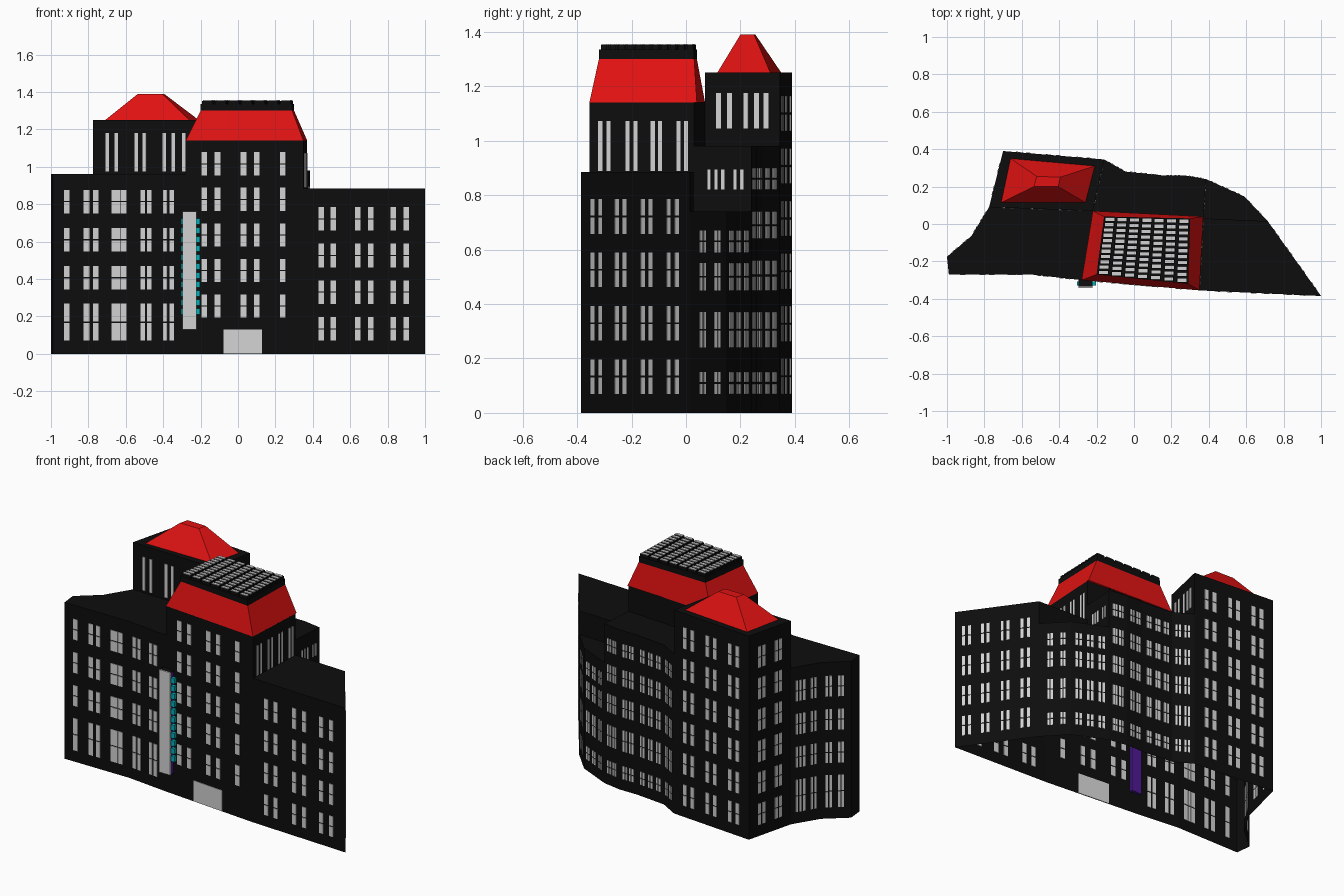
import bpy
from mathutils import Vector

if "Cube" in bpy.data.objects:
    bpy.data.objects.remove(bpy.data.objects["Cube"])


def material(name, r, g, b):
    m = bpy.data.materials.new(name)
    m.use_nodes = True
    m.diffuse_color = (r, g, b, 1)
    m.node_tree.nodes["Principled BSDF"].inputs["Base Color"].default_value = (r, g, b, 1)
    return m


BLACK = material("black wall", .004, .004, .004)
RED = material("red roof", .75, .006, .006)
PALE = material("pale grey", .65, .65, .65)
CYAN = material("cyan", .0, .45, .5)
PURPLE = material("purple", .08, .01, .3)


def build(name, verts, faces, mat):
    mesh = bpy.data.meshes.new(name)
    mesh.from_pydata(verts, [], faces)
    mesh.materials.append(mat)
    ob = bpy.data.objects.new(name, mesh)
    bpy.context.collection.objects.link(ob)
    return ob


def add_box(verts, faces, origin, u, v, w):
    """Append a box spanned by three right-handed edge vectors."""
    n = len(verts)
    for k in (0, 1):
        for i, j in ((0, 0), (1, 0), (1, 1), (0, 1)):
            verts.append(origin + u * i + v * j + w * k)
    for f in ((3, 2, 1, 0), (4, 5, 6, 7), (0, 1, 5, 4),
              (1, 2, 6, 5), (2, 3, 7, 6), (3, 0, 4, 7)):
        faces.append([n + i for i in f])


def boxes(name, spans, mat):
    verts, faces = [], []
    for lo, hi in spans:
        lo, d = Vector(lo), Vector(hi) - Vector(lo)
        add_box(verts, faces, lo, Vector((d.x, 0, 0)), Vector((0, d.y, 0)), Vector((0, 0, d.z)))
    return build(name, verts, faces, mat)


def block(name, pts, top, bottoms):
    """Open-bottomed shell; each wall starts at its own height, None omits it."""
    n = len(pts)
    verts = [(x, y, top) for x, y in pts]
    faces = [list(range(n))]
    for i, z in enumerate(bottoms):
        if z is None:
            continue
        j, k = (i + 1) % n, len(verts)
        verts += [(*pts[i], z), (*pts[j], z)]
        faces.append([k, k + 1, j, i])
    build(name, verts, faces, BLACK)


def frustum(name, base, top, z0, z1):
    n = len(base)
    verts = [(*p, z0) for p in base] + [(*p, z1) for p in top]
    faces = [[i, (i + 1) % n, n + (i + 1) % n, n + i] for i in range(n)]
    build(name, verts, faces + [list(range(n, 2 * n))], RED)


def windows(name, a, b, cols, rows, width=.03, axis=None, split=True):
    """Thin panes through the wall a-b; cols are x or y values, or fractions."""
    a, b = Vector((*a, 0)), Vector((*b, 0))
    along = (b - a).normalized()
    normal = Vector((along.y, -along.x, 0))
    verts, faces = [], []
    for c in cols:
        t = c if axis is None else (c - a[axis]) / (b[axis] - a[axis])
        p = a.lerp(b, t) - along * width / 2 - normal * .003
        for z0, z1 in rows:
            mid = z0 + (z1 - z0) * .5
            parts = [(z0, mid - .003), (mid + .003, z1)] if split else [(z0, z1)]
            for lo, hi in parts:
                add_box(verts, faces, p + Vector((0, 0, lo)), along * width,
                        normal * .006, Vector((0, 0, hi - lo)))
    build(name, verts, faces, PALE)


# Plan corners shared by neighbouring blocks
west, west_front, bend = (-1, -.175), (-.99, -.27), (-.55, -.27)
mid_l, mid_r, mid_br, mid_bl = (-.28, -.30), (.35, -.355), (.37, .03), (-.22, .07)
tow_fl, tow_br, tow_bl = (-.775, .09), (-.16, .345), (-.70, .39)
west_back, east, east_back = (-.87, -.065), (1, -.385), (.715, .015)
curve = [(.59, .147), (.385, .24), (.27, .26), (.15, .26), (-.045, .28)]

# Building masses
block("left_wing", [west, west_front, bend, mid_l, mid_bl, tow_fl, west_back],
      .96, [0, 0, 0, None, None, 0, 0])
block("rear_tower", [tow_fl, mid_bl, tow_br, tow_bl], 1.25, [.96, .98, 0, 0])
block("central_tower", [mid_l, mid_r, mid_br, mid_bl], 1.14, [0, .885, .98, .96])
block("rear_block", [mid_bl, mid_br, *curve[1:], tow_br], .98,
      [None, .74, 0, 0, 0, 0, None])
block("right_wing", [mid_r, east, east_back, mid_br], .885, [0, 0, .74, None])
block("low_curved_wing", [mid_br, east_back, *curve[:2]], .74, [None, 0, 0, None])

# Red roofs
frustum("rear_tower_roof", [(-.71, .115), (-.26, .115), (-.21, .31), (-.66, .35)],
        [(-.535, .2), (-.405, .2), (-.395, .25), (-.52, .255)], 1.25, 1.39)
deck = [(-.2, -.27), (.29, -.32), (.30, .03), (-.16, .04)]
frustum("central_roof", [mid_l, mid_r, (.37, .04), mid_bl], deck, 1.14, 1.30)

# Rooftop grid: black base, rows of blocks with pale caps
posts, caps = [], []
fl, fr, br, bl = [Vector(p) for p in deck]
for i in range(7):
    for j in range(11):
        u, v = (i + .5) / 7, (j + .5) / 11
        p = fl.lerp(fr, u).lerp(bl.lerp(br, u), v)
        posts.append(((p.x - .028, p.y - .011, 1.30), (p.x + .028, p.y + .011, 1.352)))
        caps.append(((p.x - .024, p.y - .009, 1.352), (p.x + .024, p.y + .009, 1.356)))
boxes("roof_grid_posts", posts, BLACK)
boxes("roof_grid_caps", caps, PALE)
block("roof_grid_base", deck, 1.335, [1.30] * 4)


def storeys(start, pitch, height, count):
    return [(start + pitch * i, start + pitch * i + height) for i in range(count)]


wing_rows = storeys(.07, .196, .127, 4)
left_rows = [(.07, .268), (.343, .47), (.546, .673), (.75, .877)]
mid_rows = storeys(.193, .19, .125, 5)
tower_rows = storeys(.07, .193, .13, 6)
block_rows = [(.07, .15), (.24, .37), (.45, .56), (.64, .74), (.82, .9)]
low_rows = [(.07, .15), (.24, .37), (.45, .55), (.59, .67)]

# Front windows
windows("left_wing_windows", west_front, bend, [-.915, -.81, -.76, -.66, -.61],
        left_rows, .03, 0)
windows("left_wing_narrow_windows", west_front, bend, [-.635], left_rows, .016, 0)
windows("left_wing_inner_windows", bend, mid_l, [-.51, -.475, -.39, -.355], left_rows, .024, 0)
windows("central_windows", mid_l, mid_r, [-.18, -.11, .03, .1, .24], mid_rows, .031, 0)
windows("right_wing_windows", mid_r, east, [.445, .51, .64, .71, .83, .9], wing_rows, .029, 0)
windows("tower_front_windows", tow_fl, mid_bl, [-.70, -.65, -.545, -.5, -.395, -.345, -.29],
        [(.975, 1.18)], .019, 0, False)

# Side windows
windows("tower_side_windows", mid_bl, tow_br, [.12, .16, .22, .26, .295],
        [(1.045, 1.175)], .018, 1, False)
windows("central_side_windows", mid_r, mid_br,
        [-.315, -.285, -.215, -.185, -.122, -.095, -.028, 0], [(.888, 1.073)], .015, 1, False)
windows("rear_block_side_windows", mid_br, curve[1], [.085, .11, .135, .18, .205],
        [(.82, .895)], .012, 1, False)
windows("right_wing_back_windows", east, east_back,
        [-.345, -.317, -.255, -.228, -.16, -.132, -.065, -.035], wing_rows, .017, 1)

# Back windows
pairs = [.15, .25, .45, .55, .75, .85]
windows("tower_back_windows", tow_br, tow_bl, pairs, tower_rows, .026)
windows("tower_left_windows", tow_bl, tow_fl, [.25, .35, .65, .75], tower_rows, .022)
windows("left_back_windows", tow_fl, west_back, [.2, .32, .44, .7, .82], left_rows, .014)
windows("left_end_windows", west_back, west, [.2, .32, .6, .72], left_rows, .014)
windows("curve_windows_1", east_back, curve[0], [.3, .4, .7, .8], low_rows, .012)
windows("curve_windows_2", curve[0], curve[1], pairs, low_rows, .014)
windows("curve_windows_3", curve[1], curve[2], [.25, .4, .6, .75], block_rows, .012)
windows("curve_windows_4", curve[2], curve[3], [.25, .4, .6, .75], block_rows, .012)
windows("curve_windows_5", curve[3], curve[4], pairs, block_rows, .014)
windows("curve_windows_6", curve[4], tow_br, [.2, .35, .6, .75], block_rows, .012)

# Entrance
windows("entrance", mid_l, mid_r, [.026], [(.002, .13)], .208, 0, False)

# Vertical sign: purple core, pale front, black cap, cyan side tabs
boxes("sign_core", [((-.294, -.335, .13), (-.225, -.285, .755))], PURPLE)
boxes("sign_front", [((-.297, -.341, .13), (-.222, -.335, .76))], PALE)
boxes("sign_cap", [((-.297, -.335, .755), (-.222, -.285, .76))], BLACK)
tabs = []
for i in range(11):
    z = .21 + i * .048
    for x0, x1 in ((-.306, -.294), (-.225, -.203)):
        tabs.append(((x0, -.328, z), (x1, -.308, z + .033)))
boxes("sign_tabs", tabs, CYAN)
